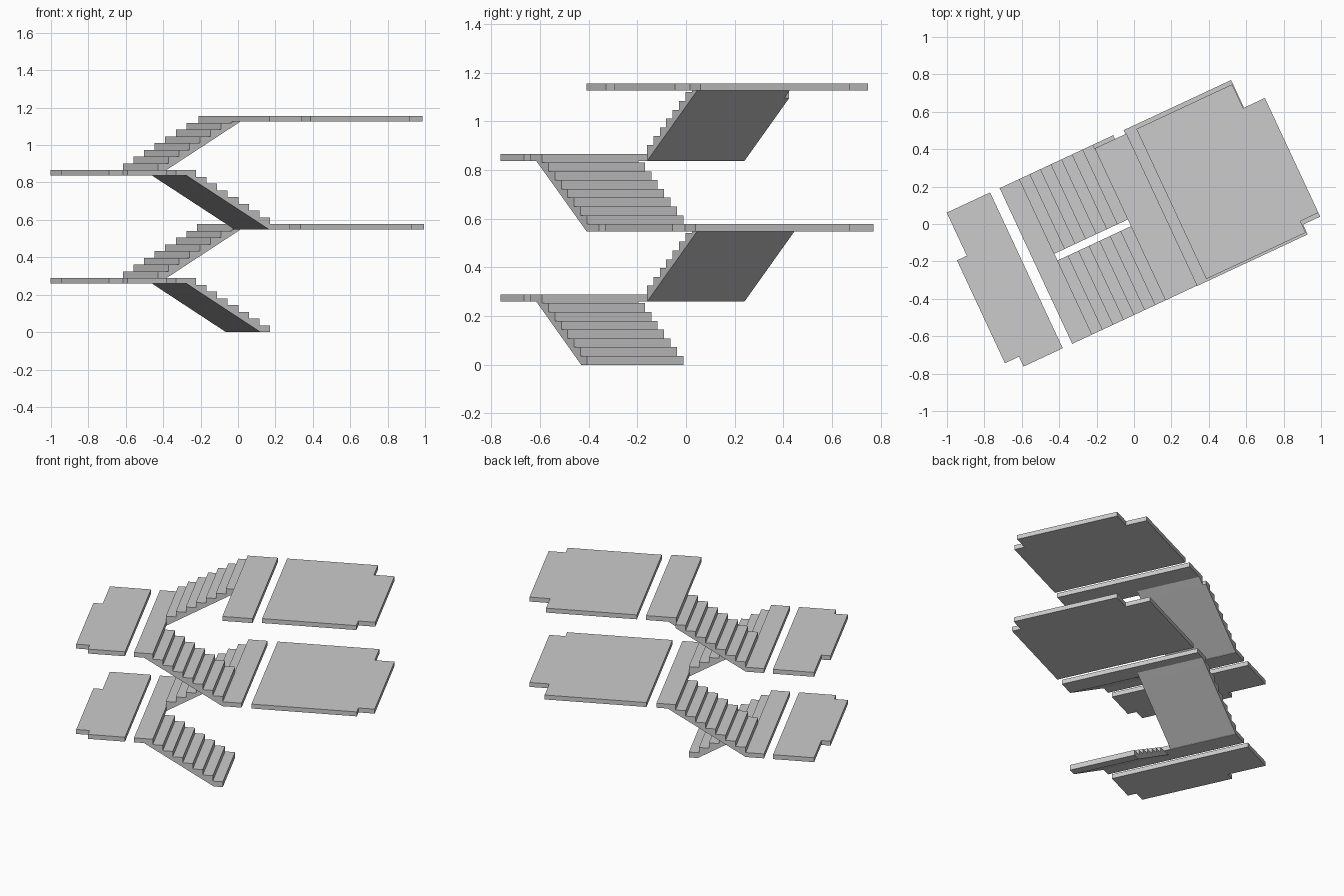
import bpy, bmesh
from math import radians
from mathutils import Matrix

if "Cube" in bpy.data.objects:
    bpy.data.objects.remove(bpy.data.objects["Cube"])

ROT = Matrix.Rotation(radians(25), 4, 'Z')   # whole building is turned 25 degrees
RISE, RUN, N = 0.0361, 0.0623, 8
STOREY = RISE * N                            # height of one flight
T = 0.03                                     # slab thickness


def prism(name, pts, vec):
    """Extrude a flat polygon along vec, then turn it into place."""
    bm = bmesh.new()
    face = bm.faces.new([bm.verts.new(p) for p in pts])
    ext = bmesh.ops.extrude_face_region(bm, geom=[face])
    bmesh.ops.translate(bm, vec=vec,
                        verts=[g for g in ext['geom'] if isinstance(g, bmesh.types.BMVert)])
    bmesh.ops.recalc_face_normals(bm, faces=bm.faces)
    bm.transform(ROT)
    me = bpy.data.meshes.new(name)
    bm.to_mesh(me)
    bm.free()
    ob = bpy.data.objects.new(name, me)
    bpy.context.collection.objects.link(ob)
    return ob


def slab(name, outline, top):
    prism(name, [(u, v, top - T) for u, v in outline], (0, 0, T))


def side(name, profile, v0, v1):
    prism(name, [(u, v0, z) for u, z in profile], (0, v1 - v0, 0))


def rect(u0, u1, v0, v1):
    return [(u0, v0), (u1, v0), (u1, v1), (u0, v1)]


def front_flight(name, z, ground):
    """Flight climbing towards -u, on the front side."""
    base = z if ground else z - T
    p = [(-0.017, base)]
    for k in range(N - 1):
        u = -0.017 - RUN * k
        p += [(u, z + RISE * (k + 1)), (u - RUN, z + RISE * (k + 1))]
    p += [(-0.453, z + STOREY - T), (-0.508, z + STOREY - T)]
    p.append((-0.073 if ground else -0.02, base))
    side(name, p, -0.441, -0.004)


def back_flight(name, z, vmax):
    """Flight climbing towards +u, on the back side."""
    p = [(-0.456, z - T)]
    for k in range(N - 1):
        u = -0.456 + RUN * k
        p += [(u, z + RISE * (k + 1)), (u + RUN, z + RISE * (k + 1))]
    low = z + STOREY - T - 0.03
    p.append((-0.02, low))
    side(name, p, 0.036, 0.477)
    # wedge carrying the flight under the upper landing
    side(name + "_wedge", [(-0.02, low), (0.03, z + STOREY - T), (-0.02, z + STOREY - T)],
         0.036, vmax)


# intermediate floor with corner notches
HALF_FLOOR = [(-0.626, 0.478), (-0.626, -0.441), (-0.857, -0.441), (-0.857, -0.383),
              (-0.94, -0.383), (-0.94, 0.224), (-0.882, 0.224), (-0.882, 0.478)]


def main_floor(u0, front, back, notch, du):
    return [(u0, back), (u0, front), (0.818 - du, front), (0.818 - du, notch),
            (0.919, notch), (0.919, 0.315), (0.796 - du, 0.315), (0.796 - du, back)]


for i in range(2):
    z = 2 * STOREY * i
    mid, top = z + STOREY, z + 2 * STOREY
    last = i == 1
    vmax = 0.455 if last else 0.477
    front_flight(f"front_flight_{i}", z, i == 0)
    slab(f"half_landing_{i}", rect(-0.57, -0.453, -0.441, 0.477), mid)
    slab(f"half_floor_{i}", HALF_FLOOR, mid)
    back_flight(f"back_flight_{i}", mid, vmax)
    slab(f"main_landing_{i}", rect(-0.02, 0.168 if last else 0.1, -0.441, vmax), top)
    slab(f"main_floor_{i}",
         main_floor(0.226, -0.43, 0.455, -0.362, 0.005) if last
         else main_floor(0.162, -0.443, 0.478, -0.385, 0), top)
